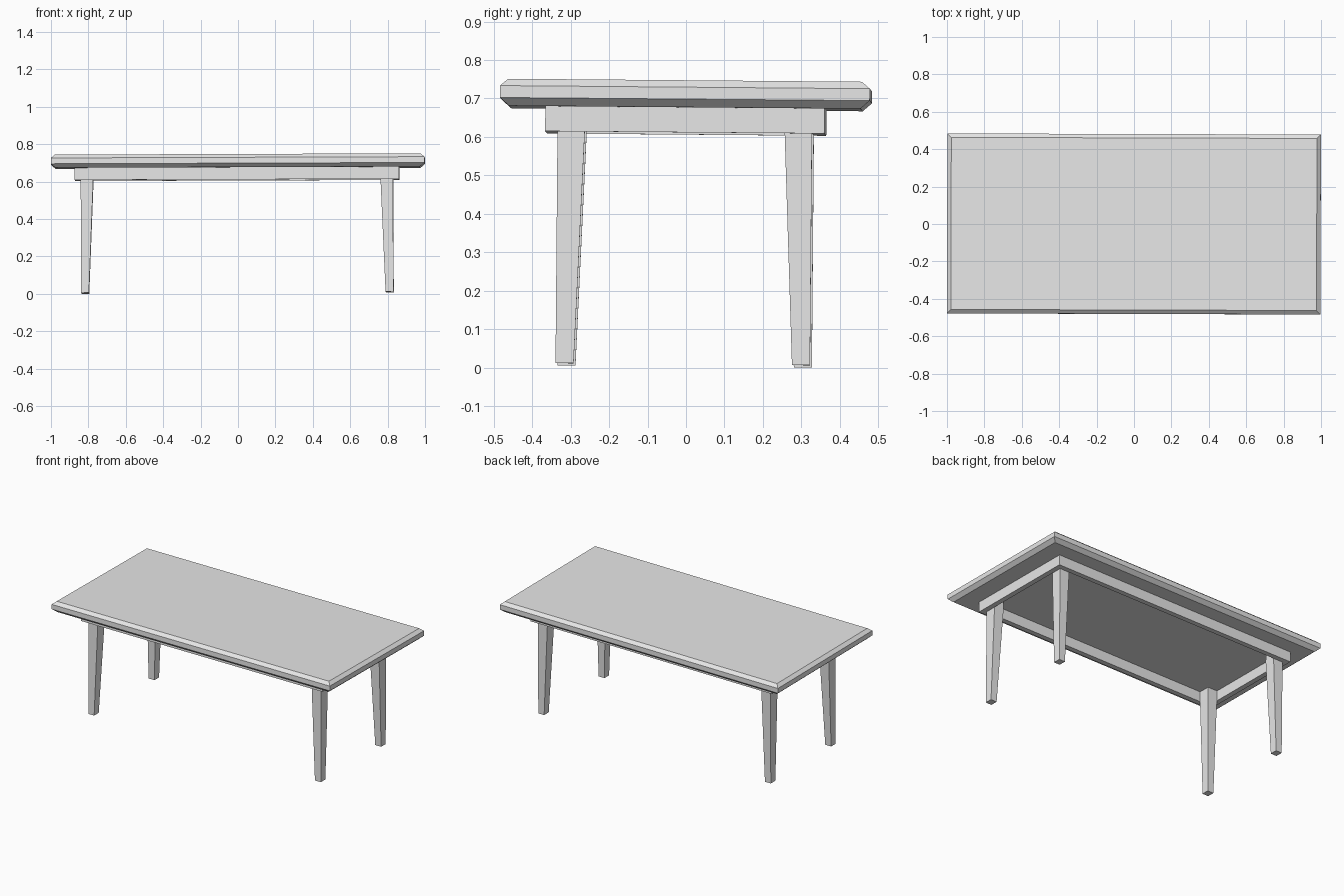
import bpy
import bmesh
from mathutils import Matrix

if "Cube" in bpy.data.objects:
    bpy.data.objects.remove(bpy.data.objects["Cube"])

wood = bpy.data.materials.new("plain grey")
wood.diffuse_color = (0.8, 0.8, 0.8, 1)
wood.use_nodes = True
wood.node_tree.nodes["Principled BSDF"].inputs["Base Color"].default_value = wood.diffuse_color

# The table leans very slightly and is turned a touch about z
lean = (Matrix.Translation((0.002, -0.006, 0))
        @ Matrix.Rotation(-0.003, 4, 'Z')
        @ Matrix.Rotation(-0.0035, 4, 'Y')
        @ Matrix.Rotation(-0.0085, 4, 'X'))


def stack(name, rings):
    """Solid through rectangles (x0, x1, y0, y1, z), listed bottom to top."""
    bm = bmesh.new()
    loops = []
    for x0, x1, y0, y1, z in rings:
        corners = [(x0, y0), (x1, y0), (x1, y1), (x0, y1)]
        loops.append([bm.verts.new((x, y, z)) for x, y in corners])
    for a, b in zip(loops, loops[1:]):
        for i in range(4):
            j = (i + 1) % 4
            bm.faces.new((a[i], a[j], b[j], b[i]))
    bm.faces.new(loops[0][::-1])
    bm.faces.new(loops[-1])
    bmesh.ops.recalc_face_normals(bm, faces=bm.faces)
    bm.transform(lean)
    mesh = bpy.data.meshes.new(name)
    bm.to_mesh(mesh)
    bm.free()
    mesh.materials.append(wood)
    obj = bpy.data.objects.new(name, mesh)
    bpy.context.collection.objects.link(obj)
    return obj


# Tabletop with chamfered upper and lower rims
HX, HY = 0.9985, 0.481
stack("tabletop", [(-HX + d, HX - d, -HY + d, HY - d, z) for d, z in
                   [(0.024, 0.674), (0, 0.695), (0, 0.726), (0.021, 0.744)]])

# Apron frame under the top
AX, AY, T, CX = 0.867, 0.363, 0.032, -0.005
Z0, Z1 = 0.609, 0.676
for side, s in (("front", -1), ("back", 1)):
    y0, y1 = sorted((s * AY, s * (AY - T)))
    stack(side + "_apron", [(CX - AX, CX + AX, y0, y1, z) for z in (Z0, Z1)])
for side, s in (("left", -1), ("right", 1)):
    x0, x1 = sorted((CX + s * AX, CX + s * (AX - T)))
    stack(side + "_apron", [(x0, x1, -AY + T, AY - T, z) for z in (Z0, Z1)])

# Legs: straight outer faces, tapered inner faces, square block inside the frame
for xname, sx in (("left", -1), ("right", 1)):
    for yname, sy in (("front", -1), ("back", 1)):
        rings = []
        for ix, iy, z in [(0.793, 0.284, 0.006), (0.768, 0.26, Z0), (0.768, 0.26, Z1)]:
            xs = sorted((CX + sx * ix, CX + sx * 0.835))
            ys = sorted((sy * iy, sy * 0.331))
            rings.append((*xs, *ys, z))
        stack(f"{yname}_{xname}_leg", rings)
